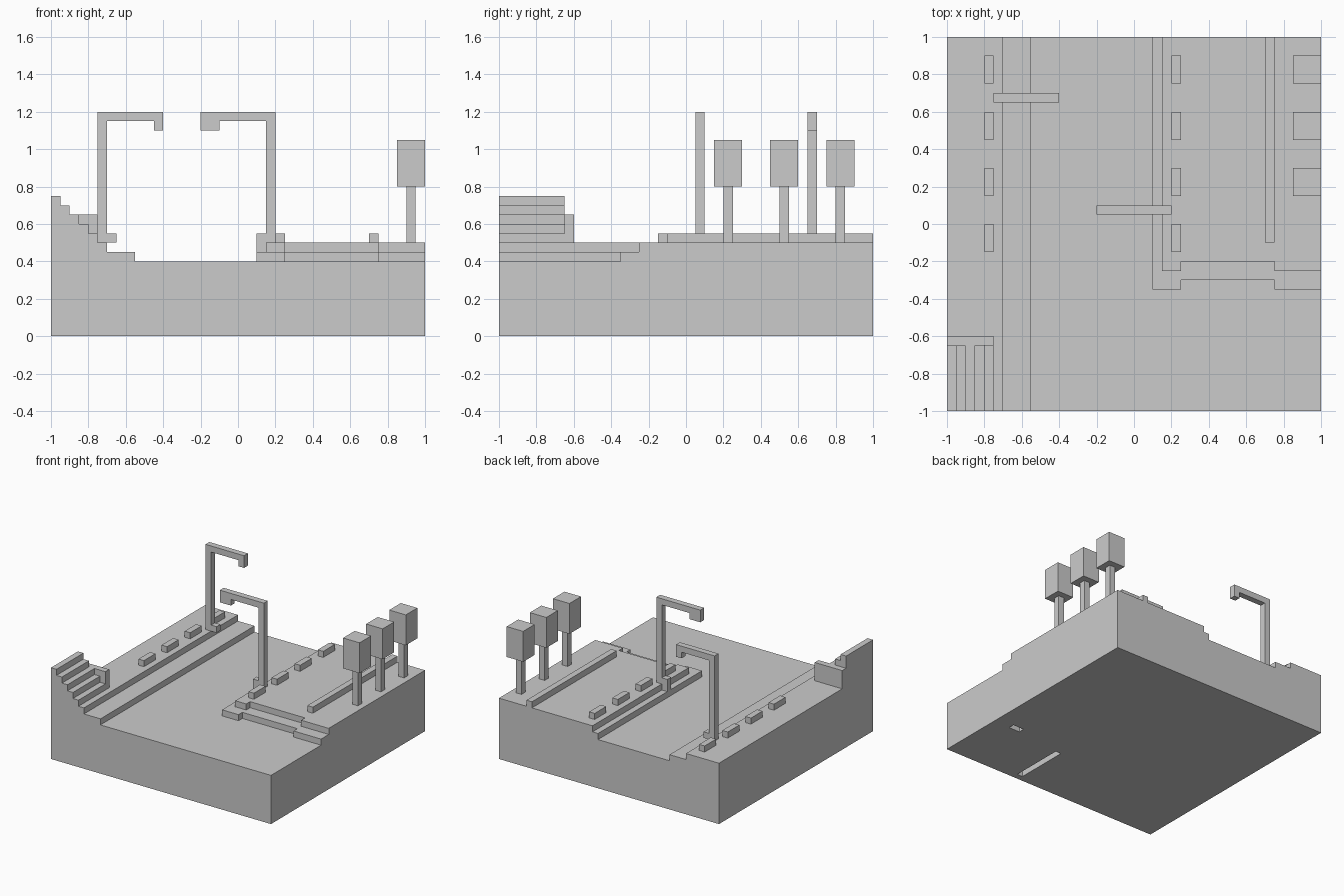
import bpy, bmesh

if "Cube" in bpy.data.objects:
    bpy.data.objects.remove(bpy.data.objects["Cube"])


def prism(name, pts, axis, lo, hi):
    """Extrude a 2D outline: axis 'y' takes (x, z) points, axis 'z' takes (x, y)."""
    def place(p, d):
        return (p[0], d, p[1]) if axis == 'y' else (p[0], p[1], d)
    bm = bmesh.new()
    face = bm.faces.new([bm.verts.new(place(p, lo)) for p in pts])
    ext = bmesh.ops.extrude_face_region(bm, geom=[face])
    verts = [v for v in ext['geom'] if isinstance(v, bmesh.types.BMVert)]
    shift = (0, hi - lo, 0) if axis == 'y' else (0, 0, hi - lo)
    bmesh.ops.translate(bm, vec=shift, verts=verts)
    bmesh.ops.recalc_face_normals(bm, faces=bm.faces)
    me = bpy.data.meshes.new(name)
    bm.to_mesh(me)
    bm.free()
    ob = bpy.data.objects.new(name, me)
    bpy.context.collection.objects.link(ob)
    return ob


def box(name, x, y, z):
    return prism(name, [(x[0], y[0]), (x[1], y[0]), (x[1], y[1]), (x[0], y[1])], 'z', *z)


def combine(target, other, op):
    mod = target.modifiers.new(op.lower(), 'BOOLEAN')
    mod.operation, mod.solver, mod.object = op, 'EXACT', other
    bpy.context.view_layer.objects.active = target
    bpy.ops.object.modifier_apply(modifier=mod.name)
    bpy.data.objects.remove(other)


# Ground block with road and stepped left pavement
ground = prism("ground", [(-1, 0), (1, 0), (1, .4), (-.55, .4), (-.55, .45),
                          (-.7, .45), (-.7, .5), (-1, .5)], 'y', -1, 1)


# Right pavement: two tiers with a recessed crossing edge
def tier(name, x, y, z):
    return prism(name, [(x, 1), (x, y), (.25, y), (.25, y + .05), (.75, y + .05),
                        (.75, y), (1, y), (1, 1)], 'z', *z)


combine(ground, tier("kerb_tier", .10, -.35, (.4, .45)), 'UNION')
combine(ground, tier("pavement_tier", .15, -.25, (.45, .5)), 'UNION')

# Small slots in the underside
combine(ground, box("slot_long", (.3, .35), (-.95, -.5), (-.05, .05)), 'DIFFERENCE')
combine(ground, box("slot_short", (.75, .85), (-.45, -.4), (-.05, .05)), 'DIFFERENCE')

# Corner stairs and their side wall
steps = [(-1, .5), (-.75, .5)]
for i in range(5):
    z = .55 + i * .05
    steps += [(-.75 - i * .05, z), (-.8 - i * .05, z)]
steps = steps[:-1] + [(-1, .75)]
prism("stairs", steps, 'y', -1, -.65)
box("stair_wall", (-1, -.75), (-.65, -.6), (.5, .65))

# Benches along both pavements
for side, x in (("left", -.8), ("right", .2)):
    for y in (-.15, .15, .45, .75):
        box("bench_" + side, (x, x + .05), (y, y + .15), (.5, .55))

# Low wall on the right pavement
box("low_wall", (.7, .75), (-.1, 1), (.5, .55))

# Street lamps
prism("lamp_left", [(-.75, .5), (-.65, .5), (-.65, .55), (-.7, .55), (-.7, 1.15),
                    (-.45, 1.15), (-.45, 1.1), (-.4, 1.1), (-.4, 1.2), (-.75, 1.2)],
      'y', .65, .7)
prism("lamp_right", [(.2, .5), (.15, .5), (.15, .45), (.1, .45), (.1, .55), (.15, .55),
                     (.15, 1.15), (-.1, 1.15), (-.1, 1.1), (-.2, 1.1), (-.2, 1.2),
                     (.2, 1.2)], 'y', .05, .1)

# Trees
for y in (.15, .45, .75):
    box("tree_trunk", (.9, .95), (y + .05, y + .1), (.5, .8))
    box("tree_crown", (.85, 1), (y, y + .15), (.8, 1.05))
